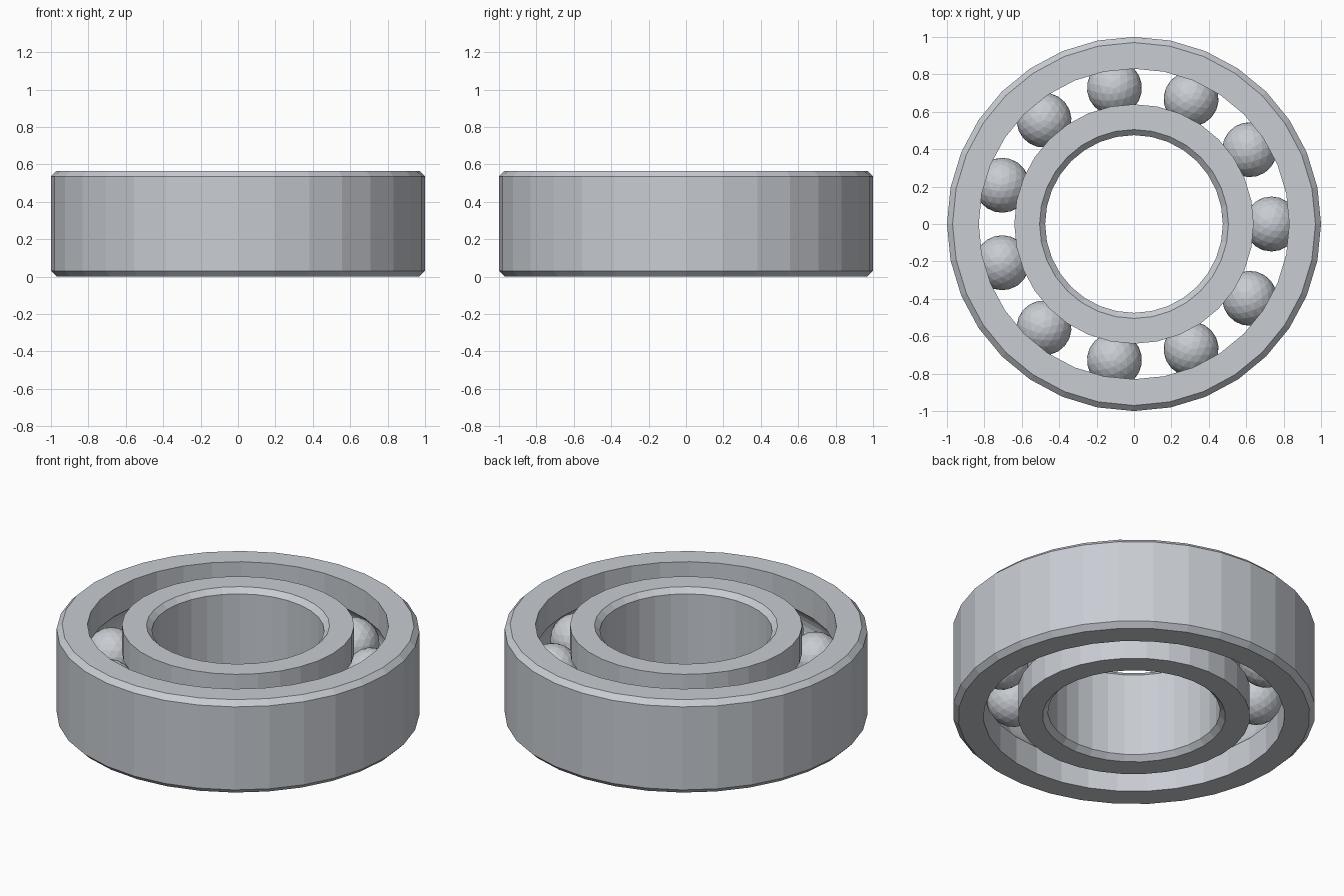
import bpy, bmesh, math
from mathutils import Matrix

cube = bpy.data.objects.get("Cube")
if cube:
    bpy.data.objects.remove(cube)

HEIGHT = 0.565
MID = HEIGHT / 2
CHAMFER = 0.03
SIDES = 32
PITCH = 0.735        # radius of the circle of ball centres
BALL = 0.147
GROOVE = 0.15
BALL_COUNT = 11

steel = bpy.data.materials.new("steel_grey")
steel.use_nodes = True
colour = (0.58, 0.61, 0.65, 1)
steel.diffuse_color = colour
steel.node_tree.nodes["Principled BSDF"].inputs["Base Color"].default_value = colour


def finish(bm, name):
    bmesh.ops.recalc_face_normals(bm, faces=bm.faces)
    mesh = bpy.data.meshes.new(name)
    bm.to_mesh(mesh)
    bm.free()
    mesh.materials.append(steel)
    obj = bpy.data.objects.new(name, mesh)
    bpy.context.collection.objects.link(obj)
    return obj


def groove_arc(wall, side, steps=8):
    """Points of the ball track cut into a wall, from bottom to top."""
    half = math.acos(abs(wall - PITCH) / GROOVE)
    angles = [half * (2 * i / steps - 1) for i in range(steps + 1)]
    return [(PITCH + side * GROOVE * math.cos(a), MID + GROOVE * math.sin(a))
            for a in angles]


def make_ring(name, smooth_wall, track_wall):
    """Turn a race with one chamfered wall and one grooved wall."""
    side = 1 if track_wall > PITCH else -1
    face = smooth_wall - side * CHAMFER
    profile = [(face, 0), (track_wall, 0), *groove_arc(track_wall, side),
               (track_wall, HEIGHT), (face, HEIGHT),
               (smooth_wall, HEIGHT - CHAMFER), (smooth_wall, CHAMFER)]
    bm = bmesh.new()
    loops = []
    for i in range(SIDES):
        a = math.tau * i / SIDES
        loops.append([bm.verts.new((r * math.cos(a), r * math.sin(a), z))
                      for r, z in profile])
    for i, here in enumerate(loops):
        there = loops[(i + 1) % SIDES]
        for j in range(len(profile)):
            k = (j + 1) % len(profile)
            bm.faces.new((here[j], there[j], there[k], here[k]))
    return finish(bm, name)


# Outer and inner races
make_ring("outer_race", 1.0, 0.83)
make_ring("inner_race", 0.475, 0.64)

# Faceted balls spaced evenly around the track
for i in range(BALL_COUNT):
    turn = Matrix.Rotation(math.tau * i / BALL_COUNT, 4, "Z")
    bm = bmesh.new()
    bmesh.ops.create_icosphere(bm, subdivisions=3, radius=BALL)
    bm.transform(turn @ Matrix.Translation((PITCH, 0, MID)))
    finish(bm, f"ball_{i + 1}")
